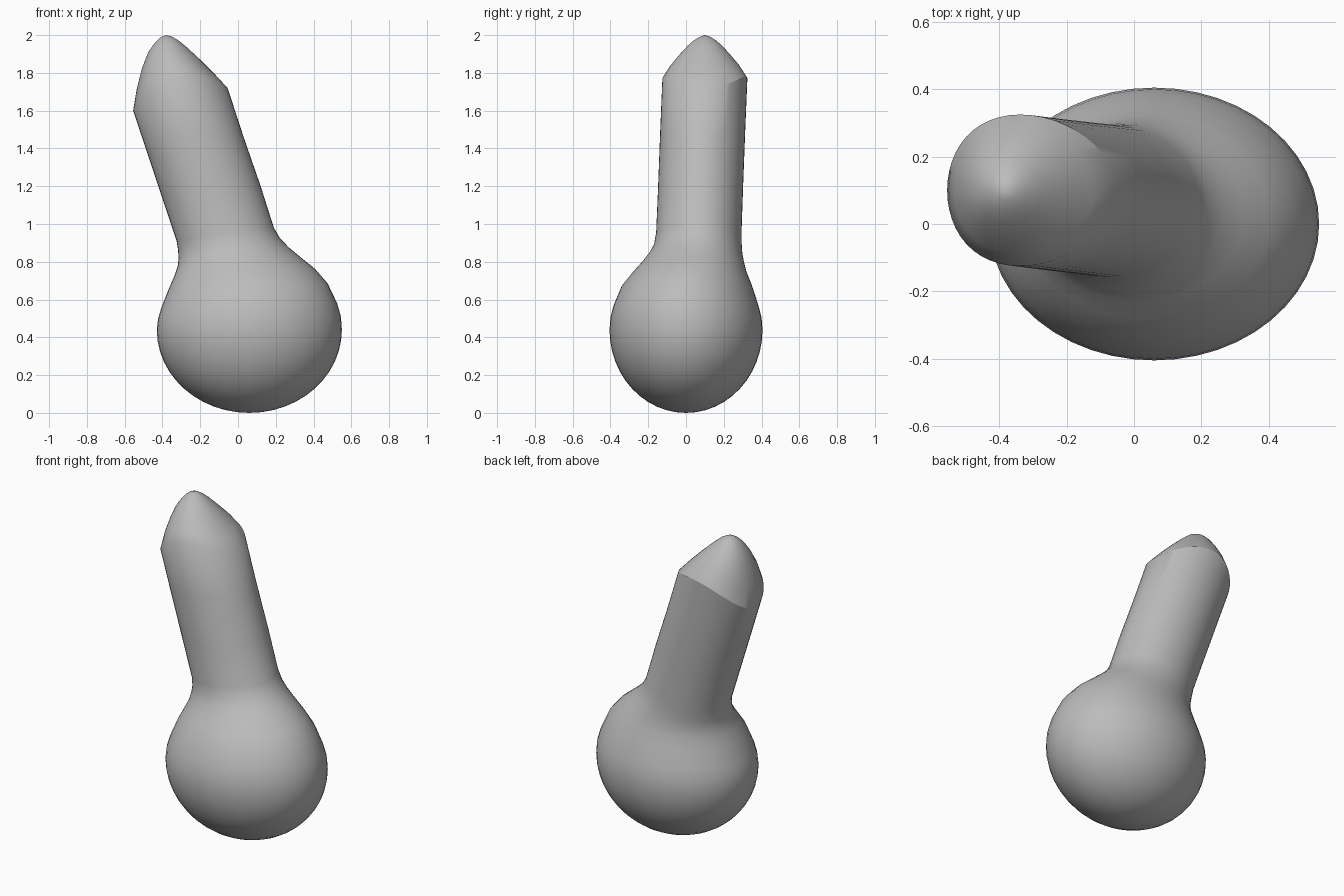
import bpy
import bmesh
from math import sin, cos, pi, radians
from mathutils import Vector

SIDES = 48

cube = bpy.data.objects.get("Cube")
if cube:
    bpy.data.objects.remove(cube, do_unlink=True)

# Plain grey clay
clay = bpy.data.materials.new("grey clay")
clay.use_nodes = True
grey = (0.5, 0.5, 0.5, 1)
clay.diffuse_color = grey
clay.node_tree.nodes["Principled BSDF"].inputs["Base Color"].default_value = grey


def add_ring(bm, left, right, y_mid, y_half, lift=0):
    """Oval slice spanning left to right in x and z; lift raises its front and back."""
    left, right = Vector(left), Vector(right)
    middle, half = (left + right) / 2, (right - left) / 2
    ring = []
    for i in range(SIDES):
        angle = 2 * pi * i / SIDES
        c, s = cos(angle), sin(angle)
        flat = middle + half * c
        rise = lift * s * s
        ring.append(bm.verts.new((flat.x - 0.3 * rise, y_mid + y_half * s, flat.y + rise)))
    return ring


def bridge(bm, lower, upper):
    for i in range(SIDES):
        j = (i + 1) % SIDES
        bm.faces.new((lower[i], lower[j], upper[j], upper[i]))


def cap(bm, ring, point):
    tip = bm.verts.new(point)
    for i in range(SIDES):
        bm.faces.new((ring[i], ring[(i + 1) % SIDES], tip))


bm = bmesh.new()
rings = []

# Lower half of the round base
ball_x, ball_z = 0.06, 0.44
for step in range(1, 12):
    angle = step / 12 * pi / 2
    reach = 0.49 * sin(angle)
    z = ball_z * (1 - cos(angle))
    rings.append(add_ring(bm, (ball_x - reach, z), (ball_x + reach, z), 0, 0.405 * sin(angle)))

# Upper base, flared neck, leaning shaft and pointed head
slices = [
    ((-.43, .44), (.55, .44), 0, .405, 0),
    ((-.423, .5), (.545, .51), 0, .4, 0),
    ((-.405, .56), (.525, .58), 0, .383, 0),
    ((-.365, .66), (.475, .685), .005, .345, 0),
    ((-.335, .73), (.405, .765), .02, .3, 0),
    ((-.318, .78), (.33, .825), .038, .268, 0),
    ((-.315, .82), (.27, .875), .052, .246, 0),
    ((-.317, .86), (.222, .925), .063, .232, 0),
    ((-.325, .91), (.19, .98), .068, .226, .01),
    ((-.395, 1.12), (.12, 1.2), .077, .225, .03),
    ((-.475, 1.36), (.03, 1.46), .088, .225, .07),
    ((-.555, 1.6), (-.055, 1.72), .1, .225, .11),
    ((-.535, 1.72), (-.12, 1.79), .1, .185, .08),
    ((-.51, 1.82), (-.2, 1.87), .1, .135, .05),
    ((-.475, 1.91), (-.27, 1.935), .1, .092, .02),
    ((-.44, 1.96), (-.315, 1.972), .1, .06, .005),
    ((-.41, 1.988), (-.35, 1.992), .1, .03, 0),
]
for piece in slices:
    rings.append(add_ring(bm, *piece))

for lower, upper in zip(rings, rings[1:]):
    bridge(bm, lower, upper)
cap(bm, rings[0], (ball_x, 0, 0))
cap(bm, rings[-1], (-0.38, 0.1, 2))
bmesh.ops.recalc_face_normals(bm, faces=bm.faces)

mesh = bpy.data.meshes.new("leaning_knob")
bm.to_mesh(mesh)
bm.free()
mesh.materials.append(clay)
knob = bpy.data.objects.new("leaning_knob", mesh)
bpy.context.collection.objects.link(knob)

# Smooth skin
bpy.context.view_layer.objects.active = knob
knob.select_set(True)
bpy.ops.object.shade_smooth_by_angle(angle=radians(30))
